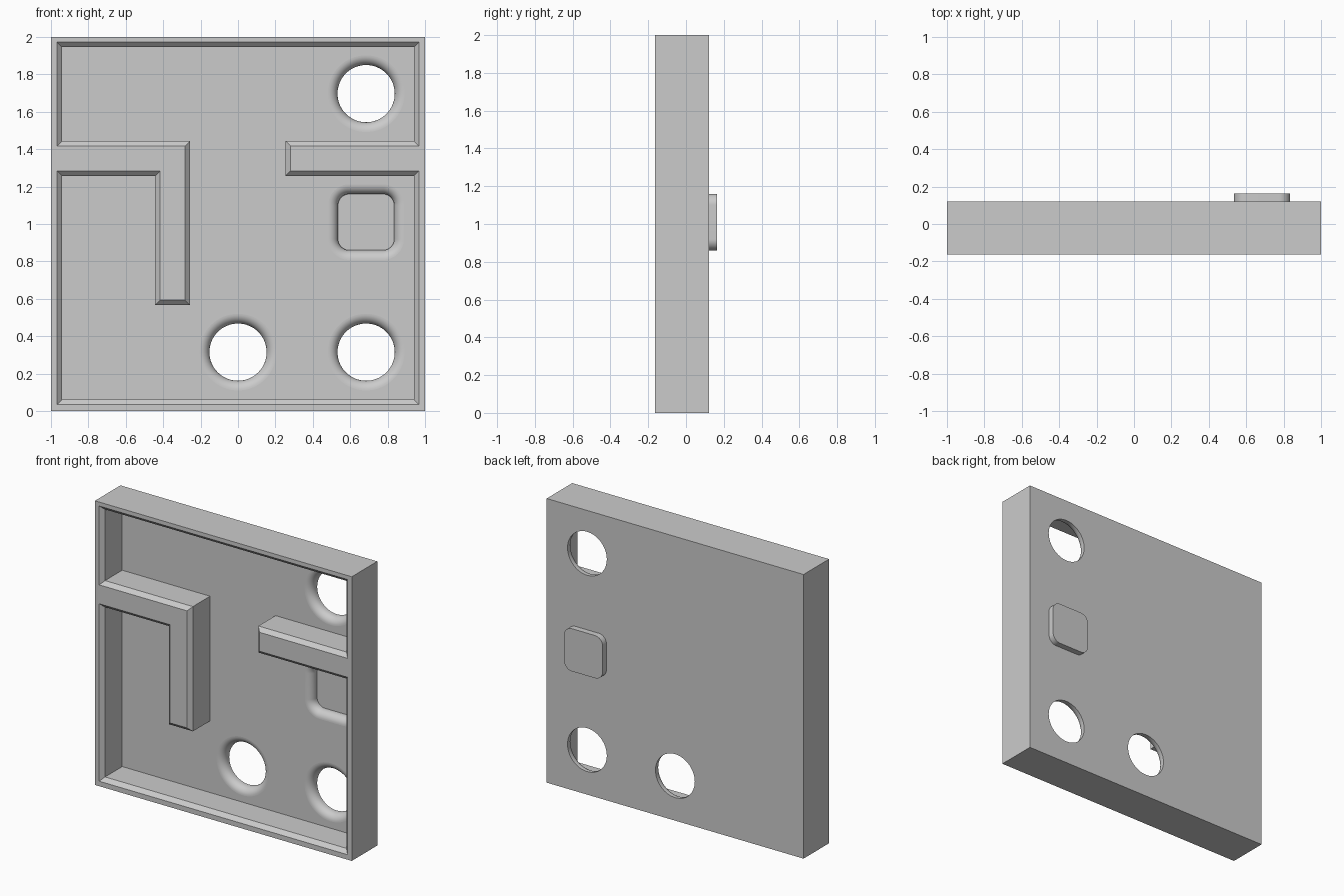
import bpy, bmesh
from math import sin, cos, pi, radians

if "Cube" in bpy.data.objects:
    bpy.data.objects.remove(bpy.data.objects["Cube"])

FRONT, BACK, PLUG = -0.163, 0.121, 0.163   # depth levels along y
FLOOR, RECESS = 0.055, 0.116
CH, FIL = 0.027, 0.052                     # chamfer and fillet sizes

bm = bmesh.new()


def loop(points, y):
    """Closed ring of vertices and edges at depth y."""
    vs = [bm.verts.new((x, y, z)) for x, z in points]
    for i, v in enumerate(vs):
        bm.edges.new((v, vs[(i + 1) % len(vs)]))
    return vs


def bridge(a, b, smooth=False):
    for i in range(len(a)):
        j = (i + 1) % len(a)
        f = bm.faces.new((a[i], a[j], b[j], b[i]))
        f.smooth = smooth


def fill(loops):
    """Flat plate bounded by the first ring, with the others as openings."""
    edges = [bm.edges.get((r[i], r[(i + 1) % len(r)])) for r in loops for i in range(len(r))]
    bmesh.ops.triangle_fill(bm, use_beauty=True, edges=edges, normal=(0, -1, 0))


def rounded(cx, cz, half, r, grow=0.0, n=16):
    """Rounded square outline; a circle when r equals half."""
    c, r = half - r, r + grow
    pts = []
    for k, (sx, sz) in enumerate(((1, 1), (-1, 1), (-1, -1), (1, -1))):
        for i in range(n + 1 if c > 0 else n):
            a = (k + i / n) * pi / 2
            pts.append((cx + sx * c + r * cos(a), cz + sz * c + r * sin(a)))
    return pts


def offset(pts, d):
    """Grow an axis-aligned counter-clockwise outline by d."""
    def normal(p, q):
        dx, dz = q[0] - p[0], q[1] - p[1]
        s = abs(dx) + abs(dz)
        return dz / s, -dx / s
    out = []
    for i, p in enumerate(pts):
        a, b = normal(pts[i - 1], p), normal(p, pts[(i + 1) % len(pts)])
        out.append((p[0] + d * (a[0] + b[0]), p[1] + d * (a[1] + b[1])))
    return out


# outer block sides
square = [(-1, 0), (1, 0), (1, 2), (-1, 2)]
outer_front, outer_back = loop(square, FRONT), loop(square, BACK)
bridge(outer_front, outer_back)

# pocket outline, leaving the rim, the L-shaped wall and the short wall
pocket = [(-.94, .062), (.94, .062), (.94, 1.257), (.254, 1.257), (.254, 1.444),
          (.94, 1.444), (.94, 1.945), (-.94, 1.945), (-.94, 1.444), (-.256, 1.444),
          (-.256, .566), (-.443, .566), (-.443, 1.257), (-.94, 1.257)]
lip = loop(offset(pocket, CH), FRONT)
shoulder = loop(pocket, FRONT + CH)
base = loop(pocket, FLOOR)
bridge(lip, shoulder)
bridge(shoulder, base)
fill([outer_front, lip])

# filleted openings: three round holes and one square recess with a rear plug
floor_rings, back_rings = [], []
openings = [(0, .315, .153, .153), (.685, .315, .153, .153),
            (.685, 1.697, .153, .153), (.685, 1.01, .15, .06)]
for cx, cz, half, r in openings:
    is_plug = r < half
    rings = []
    for s in range(11):
        t = s / 10 * pi / 2
        rings.append(loop(rounded(cx, cz, half, r, FIL * (1 - sin(t))),
                          FLOOR + FIL * (1 - cos(t))))
    rings.append(loop(rounded(cx, cz, half, r), RECESS if is_plug else BACK))
    for a, b in zip(rings, rings[1:]):
        bridge(a, b, True)
    floor_rings.append(rings[0])
    if is_plug:
        bm.faces.new(rings[-1])
        root = loop(rounded(cx, cz, half, r), BACK)
        tip = loop(rounded(cx, cz, half, r), PLUG)
        bridge(root, tip, True)
        bm.faces.new(tip)
        back_rings.append(root)
    else:
        back_rings.append(rings[-1])

# tray floor and back plate
fill([base] + floor_rings)
fill([outer_back] + back_rings)

bmesh.ops.recalc_face_normals(bm, faces=bm.faces[:])
for e in bm.edges:
    if len(e.link_faces) == 2 and e.calc_face_angle(0) > radians(30):
        e.smooth = False

mesh = bpy.data.meshes.new("walled_tile")
bm.to_mesh(mesh)
bm.free()
tile = bpy.data.objects.new("walled_tile", mesh)
bpy.context.collection.objects.link(tile)
